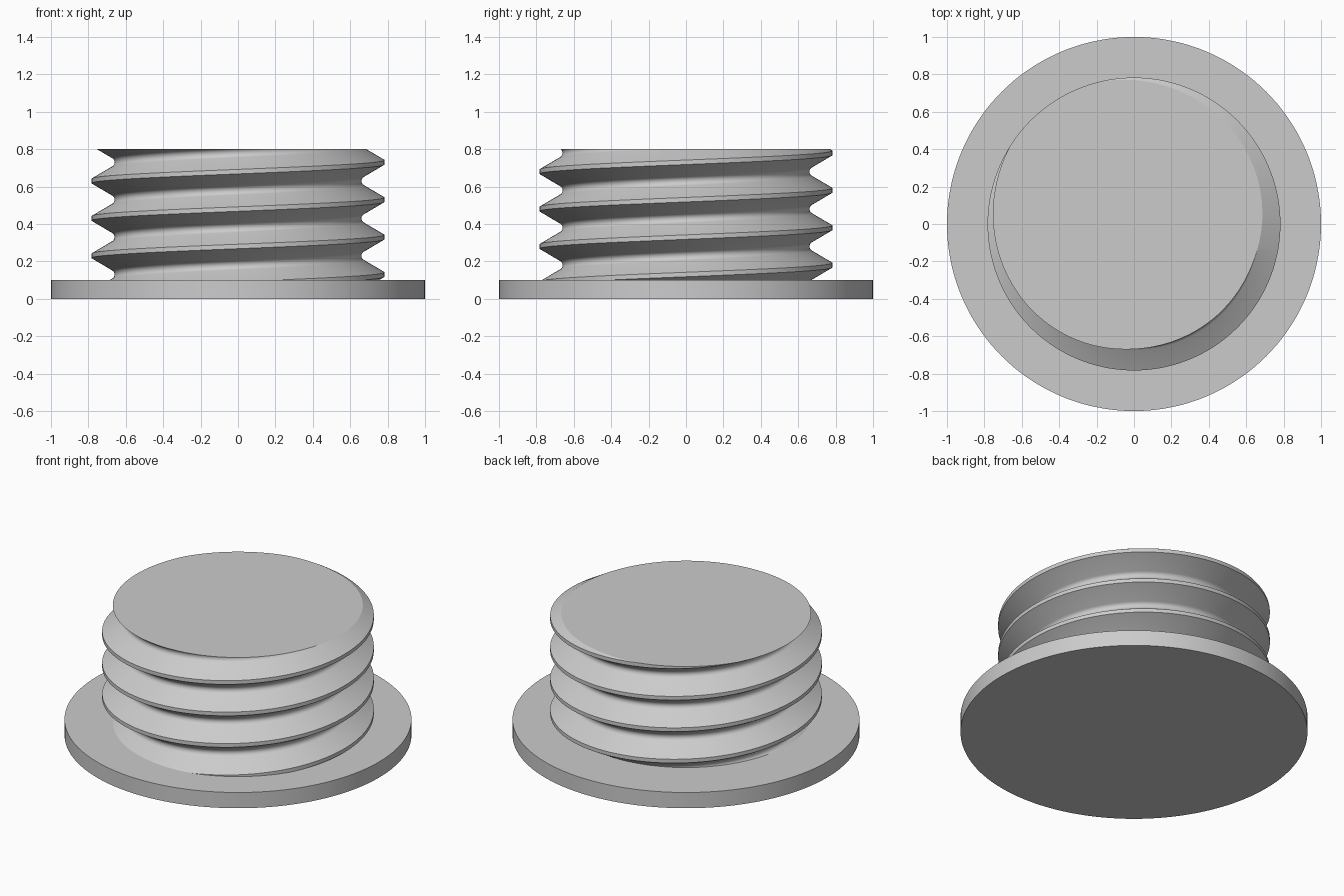
import bpy, bmesh, math

cube = bpy.data.objects.get("Cube")
if cube:
    bpy.data.objects.remove(cube)

SEGMENTS = 144
FLANGE_TOP, TOP = 0.1, 0.8
PITCH = 0.2
CREST, ROOT, FILLET = 0.783, 0.66, 0.0275
START = 0.13          # crest height on the +x side

grey = bpy.data.materials.new("plain_grey")
grey.use_nodes = True
COLOUR = (0.6, 0.6, 0.6, 1)
grey.diffuse_color = COLOUR
grey.node_tree.nodes["Principled BSDF"].inputs["Base Color"].default_value = COLOUR


def finish(bm, name):
    bmesh.ops.recalc_face_normals(bm, faces=bm.faces)
    mesh = bpy.data.meshes.new(name)
    bm.to_mesh(mesh)
    bm.free()
    obj = bpy.data.objects.new(name, mesh)
    bpy.context.collection.objects.link(obj)
    mesh.materials.append(grey)
    bpy.ops.object.select_all(action='DESELECT')
    obj.select_set(True)
    bpy.context.view_layer.objects.active = obj
    bpy.ops.object.shade_smooth_by_angle(angle=math.radians(30))
    return obj


# Flange disc
bm = bmesh.new()
bmesh.ops.create_cone(bm, cap_ends=True, segments=SEGMENTS, radius1=1, radius2=1, depth=FLANGE_TOP)
bmesh.ops.translate(bm, verts=bm.verts, vec=(0, 0, FLANGE_TOP / 2))
finish(bm, "flange")

# One pitch of thread: flat crest, straight flanks, rounded root
root = [(ROOT + FILLET * (1 - math.cos(a)), PITCH / 2 + FILLET * math.sin(a))
        for a in (math.radians(d) for d in range(-60, 61, 15))]
profile = [(CREST, -0.012), (CREST, 0.012)] + root

# Helical surface: each full turn joins on to the next pitch up
bm = bmesh.new()
rows = [(r, z + START + PITCH * k) for k in range(-3, 6) for r, z in profile]
columns = []
for i in range(SEGMENTS):
    a = math.tau * i / SEGMENTS
    columns.append([bm.verts.new((r * math.cos(a), r * math.sin(a), z + PITCH * i / SEGMENTS))
                    for r, z in rows])
for i in range(SEGMENTS):
    here, there = columns[i], columns[(i + 1) % SEGMENTS]
    shift = len(profile) if i == SEGMENTS - 1 else 0
    for j in range(len(rows) - 1 - shift):
        bm.faces.new((here[j], there[j + shift], there[j + 1 + shift], here[j + 1]))

# Trim the thread flat at both ends and cap it
for height, up in ((FLANGE_TOP - 0.005, -1), (TOP, 1)):
    cut = bmesh.ops.bisect_plane(bm, geom=bm.verts[:] + bm.edges[:] + bm.faces[:], dist=1e-6,
                                 plane_co=(0, 0, height), plane_no=(0, 0, up), clear_outer=True)
    rim = [e for e in cut["geom_cut"] if isinstance(e, bmesh.types.BMEdge)]
    bmesh.ops.contextual_create(bm, geom=rim)
finish(bm, "threaded_plug")
